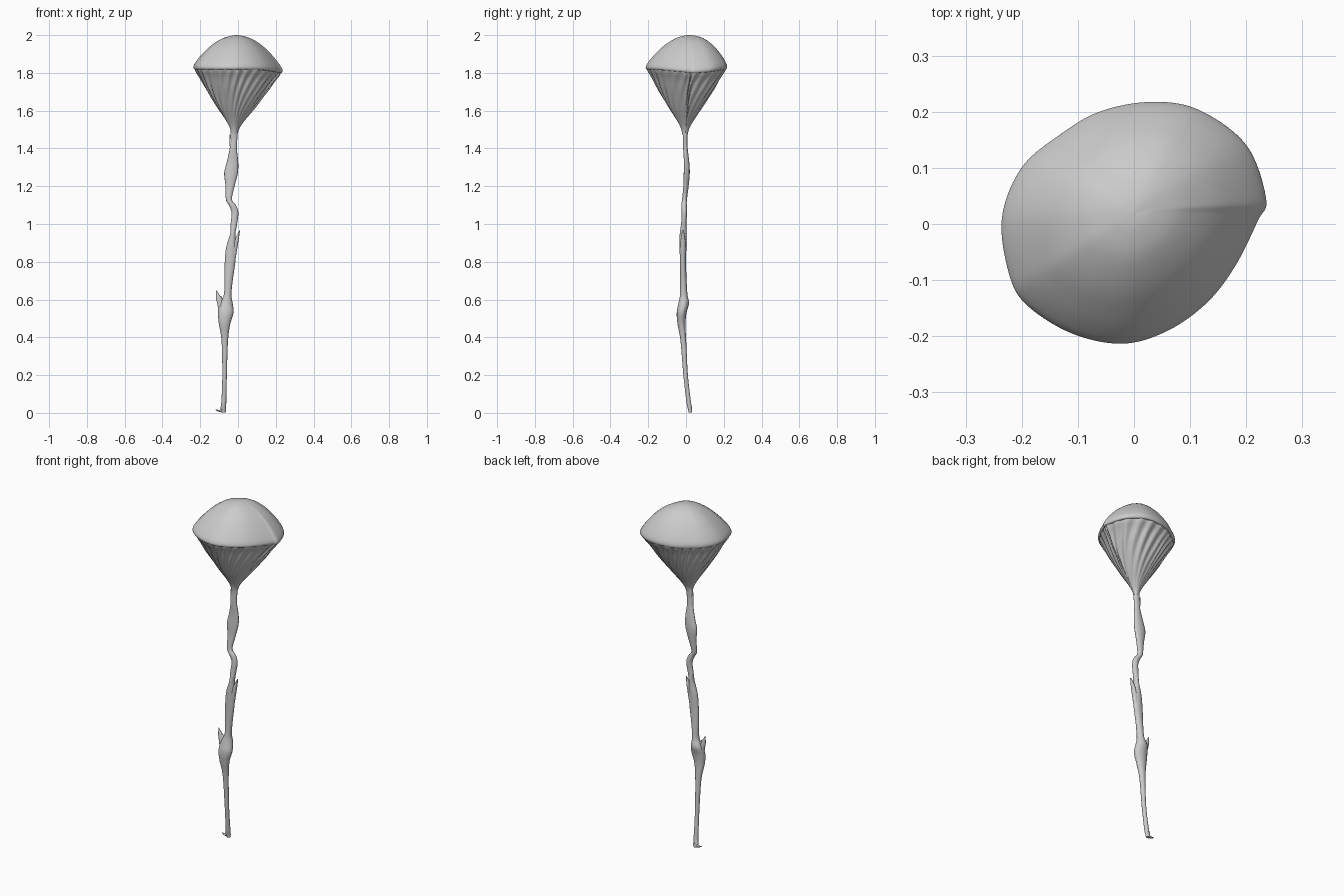
import bpy, bmesh, math
from mathutils import Vector

if "Cube" in bpy.data.objects:
    bpy.data.objects.remove(bpy.data.objects["Cube"])


def spline(points, steps, closed=False):
    """Catmull-Rom sampling of n-dimensional points."""
    pts = [Vector(p) for p in points]
    n = len(pts)
    get = (lambda i: pts[i % n]) if closed else (lambda i: pts[max(0, min(n - 1, i))])
    out = []
    for i in range(n if closed else n - 1):
        a, b, c, d = (get(i + k) for k in (-1, 0, 1, 2))
        for s in range(steps):
            t = s / steps
            out.append(0.5 * (2 * b + (c - a) * t + (2 * a - 5 * b + 4 * c - d) * t * t
                              + (3 * b - a - 3 * c + d) * t ** 3))
    if not closed:
        out.append(pts[-1])
    return out


def loft(name, rings, angle=50):
    """Skin a list of rings (equal vertex counts) and close both ends."""
    bm = bmesh.new()
    rows = [[bm.verts.new(p) for p in ring] for ring in rings]
    n = len(rows[0])
    for lo, hi in zip(rows, rows[1:]):
        for i in range(n):
            j = (i + 1) % n
            bm.faces.new((lo[i], lo[j], hi[j], hi[i]))
    bm.faces.new(rows[0])
    bm.faces.new(rows[-1])
    bmesh.ops.recalc_face_normals(bm, faces=bm.faces)
    mesh = bpy.data.meshes.new(name)
    bm.to_mesh(mesh)
    bm.free()
    obj = bpy.data.objects.new(name, mesh)
    bpy.context.collection.objects.link(obj)
    bpy.context.view_layer.objects.active = obj
    obj.select_set(True)
    bpy.ops.object.shade_smooth_by_angle(angle=math.radians(angle))
    obj.select_set(False)
    return obj


def tube(name, stations, steps=5, sides=16):
    """Elliptical tube; each station is z, centre x, centre y, radius x, radius y."""
    size = [Vector((s[3], s[4])) for s in spline_5(stations, steps)]
    rings = []
    for (z, cx, cy, rx, ry), _ in zip(spline_5(stations, steps), size):
        rings.append([(cx + rx * math.cos(2 * math.pi * k / sides),
                       cy + ry * math.sin(2 * math.pi * k / sides), z)
                      for k in range(sides)])
    return loft(name, rings)


def spline_5(stations, steps):
    """Sample five-value stations."""
    return [tuple(p) for p in spline(stations, steps)]


# Uneven oval outline of the cap, seen from above
OUTLINE = [(.235, .045), (.2, .14), (.115, .203), (.03, .217), (-.06, .2), (-.13, .16),
           (-.2, .1), (-.235, .01), (-.222, -.09), (-.19, -.145), (-.11, -.195),
           (-.02, -.213), (.06, -.19), (.13, -.14), (.18, -.075), (.22, .005)]
outline = spline(OUTLINE, 12, True)


def cap_rings(profile, steps, gills):
    rings = []
    for f, z in spline(profile, steps):
        drop = min(1, max(0, (1.83 - z) / .33))
        rise = max(0, (z - 1.83) / .17)
        centre = Vector((-.018 * drop, .02 * rise - .005 * drop))
        ring = []
        for i, p in enumerate(outline):
            a = 2 * math.pi * i / len(outline)
            # Slanting gill ridges, fading at the rim and at the stem
            wave = math.sin(24 * a + 14 * drop + 1.5 * math.sin(3 * a))
            k = f * (1 + gills * wave * math.sin(math.pi * drop ** .6))
            q = centre + p * k
            sag = .02 * f * max(0, p.x / .235) ** 3
            ring.append((q.x, q.y, z - sag))
        rings.append(ring)
    return rings


# Domed cap
loft("cap", cap_rings([(.002, 2), (.16, 1.996), (.38, 1.979), (.62, 1.942), (.82, 1.896),
                       (.95, 1.858), (1, 1.835), (.985, 1.82), (.93, 1.818)], 5, 0))

# Conical gilled underside
loft("gills", cap_rings([(.97, 1.825), (.93, 1.806), (.82, 1.77), (.68, 1.715), (.53, 1.66),
                         (.39, 1.61), (.21, 1.55), (.11, 1.51), (.07, 1.48)], 5, .035))

# Knotted, wavering stem
tube("stem", [
    (.003, -.078, .023, .013, .009), (.025, -.078, .02, .015, .011),
    (.06, -.075, .014, .013, .012), (.2, -.071, -.002, .012, .012),
    (.38, -.07, -.014, .017, .015), (.47, -.071, -.024, .03, .021),
    (.53, -.065, -.023, .041, .026), (.58, -.062, -.012, .034, .028),
    (.625, -.055, -.012, .02, .02), (.7, -.05, -.014, .022, .017),
    (.8, -.042, -.016, .028, .016), (.88, -.036, -.016, .026, .018),
    (.95, -.027, -.015, .014, .018), (1.0, -.022, -.012, .017, .014),
    (1.06, -.016, -.009, .018, .014), (1.1, -.03, -.01, .019, .014),
    (1.13, -.048, -.008, .016, .013), (1.2, -.042, 0, .024, .014),
    (1.27, -.037, .004, .036, .016), (1.33, -.029, .003, .03, .014),
    (1.4, -.025, -.003, .019, .012), (1.46, -.022, -.004, .019, .012),
    (1.52, -.018, -.004, .02, .02)])

# Torn slivers peeling off the stem
tube("lower_sliver", [(.52, -.085, -.02, .018, .014), (.57, -.094, -.018, .014, .012),
                      (.605, -.101, -.016, .015, .009), (.648, -.115, -.014, .002, .002)])
tube("lower_barb", [(.575, -.088, -.016, .012, .01), (.6, -.088, -.014, .008, .008),
                    (.62, -.092, -.014, .002, .002)])
tube("middle_sliver", [(.8, -.03, -.016, .015, .012), (.87, -.018, -.016, .014, .014),
                       (.92, -.006, -.016, .01, .012), (.966, .009, -.016, .002, .004)])
tube("upper_sliver", [(1.4, -.031, -.004, .012, .01), (1.44, -.037, -.004, .008, .008),
                      (1.475, -.044, -.004, .002, .003)])

# Small curled toe at the foot
toe = spline([(-.076, .02, .03), (-.086, .021, .014), (-.1, .022, .011), (-.117, .022, .016)], 5)
loft("foot_toe", [[(p.x + r * .4 * math.cos(a), p.y + r * 1.2 * math.cos(a), p.z + r * math.sin(a))
                   for a in (2 * math.pi * k / 12 for k in range(12))]
                  for p, r in zip(toe, [.01 - .0005 * i for i in range(len(toe))])])
